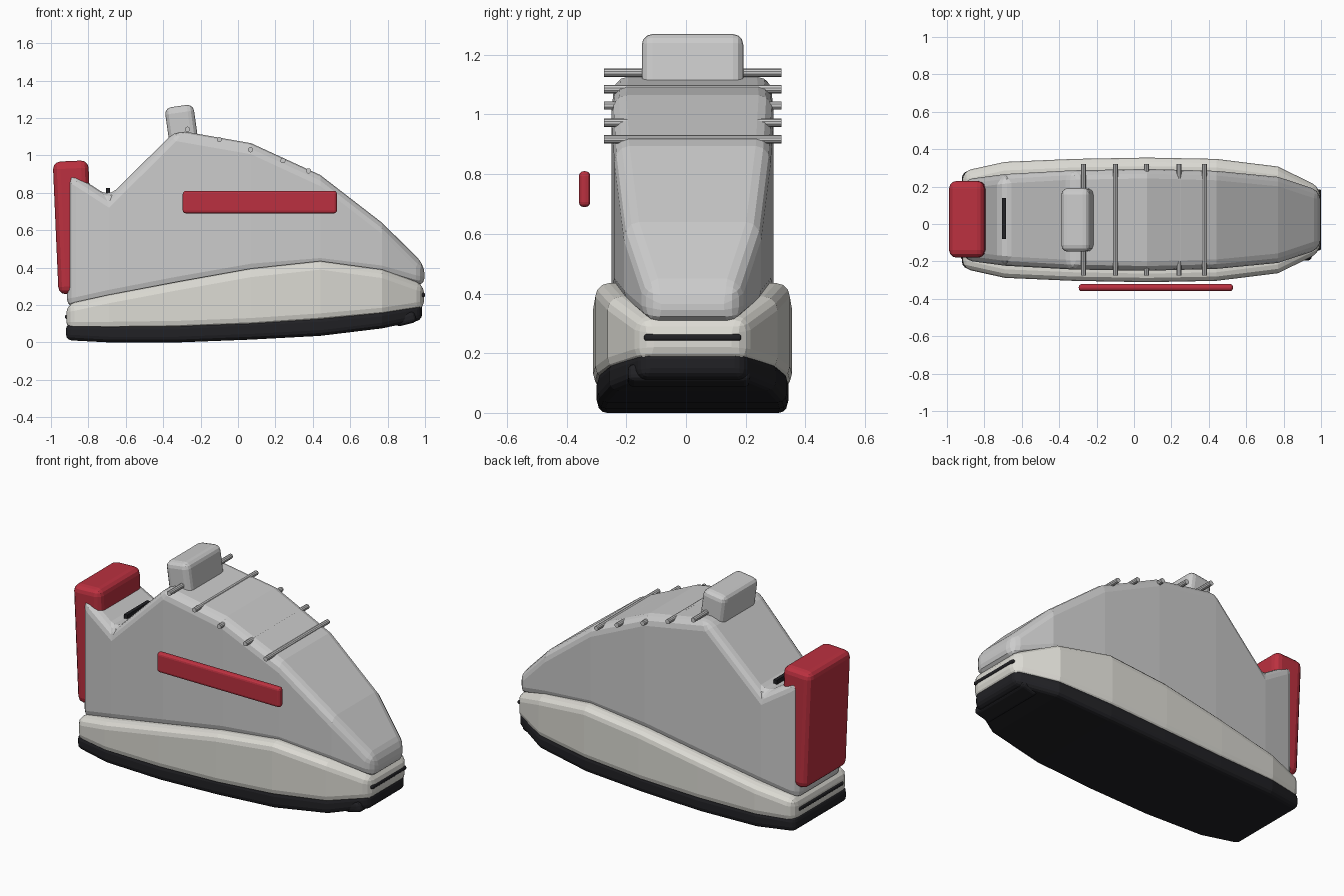
import bpy, bmesh, math

if "Cube" in bpy.data.objects:
    bpy.data.objects.remove(bpy.data.objects["Cube"])

CY = 0.022  # centre line of the shoe


def material(name, color):
    m = bpy.data.materials.new(name)
    m.diffuse_color = color
    m.use_nodes = True
    m.node_tree.nodes["Principled BSDF"].inputs["Base Color"].default_value = m.diffuse_color
    return m


RED = material("red", (0.50, 0.03, 0.05, 1))
BLACK = material("black", (0.015, 0.015, 0.018, 1))
CREAM = material("cream", (0.72, 0.71, 0.66, 1))


def finish(ob, mat, bevel):
    if mat:
        ob.data.materials.append(mat)
    if bevel:
        b = ob.modifiers.new("bevel", 'BEVEL')
        b.width = bevel
        b.segments = 3
        b.limit_method = 'ANGLE'
        b.angle_limit = math.radians(30)
    return ob


def loft(name, stations, mat=None, bevel=0.04):
    """Rectangular sections along x: (x, half width, bottom, top)."""
    bm = bmesh.new()
    rings = [[bm.verts.new((x, CY + s * w, z)) for s, z in
              ((-1, lo), (1, lo), (1, hi), (-1, hi))] for x, w, lo, hi in stations]
    for a, b in zip(rings, rings[1:]):
        for i in range(4):
            j = (i + 1) % 4
            bm.faces.new((a[i], a[j], b[j], b[i]))
    bm.faces.new(rings[0])
    bm.faces.new(rings[-1][::-1])
    bmesh.ops.recalc_face_normals(bm, faces=bm.faces)
    me = bpy.data.meshes.new(name)
    bm.to_mesh(me)
    bm.free()
    ob = bpy.data.objects.new(name, me)
    bpy.context.collection.objects.link(ob)
    return finish(ob, mat, bevel)


def box(name, loc, size, mat=None, bevel=0.03, tilt=0):
    bpy.ops.mesh.primitive_cube_add(size=1, location=loc)
    ob = bpy.context.object
    ob.name = name
    ob.scale = size
    bpy.ops.object.transform_apply(location=False, rotation=False, scale=True)
    ob.rotation_euler.y = math.radians(tilt)
    return finish(ob, mat, bevel)


# Sole layers
loft("outsole", [(-0.92, 0.255, 0.012, 0.10), (-0.69, 0.303, 0.0, 0.10),
                 (-0.32, 0.318, 0.0, 0.10), (0.07, 0.322, 0.015, 0.12),
                 (0.44, 0.316, 0.035, 0.14), (0.77, 0.28, 0.075, 0.17),
                 (0.985, 0.17, 0.12, 0.21)], BLACK, 0.03)
loft("midsole", [(-0.918, 0.26, 0.065, 0.205), (-0.69, 0.31, 0.065, 0.255),
                 (-0.32, 0.326, 0.07, 0.325), (0.07, 0.333, 0.085, 0.395),
                 (0.44, 0.326, 0.11, 0.435), (0.77, 0.285, 0.14, 0.39),
                 (0.995, 0.175, 0.175, 0.31)], CREAM, 0.045)

# Upper
loft("upper", [(-0.915, 0.215, 0.18, 0.925), (-0.69, 0.245, 0.23, 0.78),
               (-0.33, 0.265, 0.30, 1.135), (0.07, 0.272, 0.37, 1.065),
               (0.44, 0.262, 0.40, 0.895), (0.77, 0.23, 0.36, 0.64),
               (0.998, 0.155, 0.295, 0.415)], None, 0.05)

# Tongue, heel tab, side stripe
box("tongue", (-0.295, CY, 1.11), (0.155, 0.34, 0.31), None, 0.035, -8)
box("heel_tab", (-0.88, 0.025, 0.615), (0.19, 0.41, 0.71), RED, 0.04, -2.5)
box("side_stripe", (0.117, -0.34, 0.75), (0.825, 0.038, 0.12), RED, 0.016)

# Black trims
box("collar_slit", (-0.695, 0.03, 0.81), (0.022, 0.22, 0.03), BLACK, 0)
box("toe_line", (0.988, CY, 0.253), (0.025, 0.325, 0.022), BLACK, 0.008)
box("heel_line", (-0.91, CY, 0.137), (0.03, 0.42, 0.022), BLACK, 0.008)
box("toe_bumper", (0.895, 0.01, 0.125), (0.11, 0.41, 0.06), BLACK, 0.02, -14)

# Laces
for i, (x, z) in enumerate([(-0.27, 1.14), (-0.1, 1.085), (0.067, 1.03),
                            (0.24, 0.972), (0.377, 0.917)]):
    bpy.ops.mesh.primitive_cylinder_add(vertices=10, radius=0.014, depth=0.595,
                                        location=(x, CY, z), rotation=(math.pi / 2, 0, 0))
    bpy.context.object.name = f"lace_{i + 1}"
